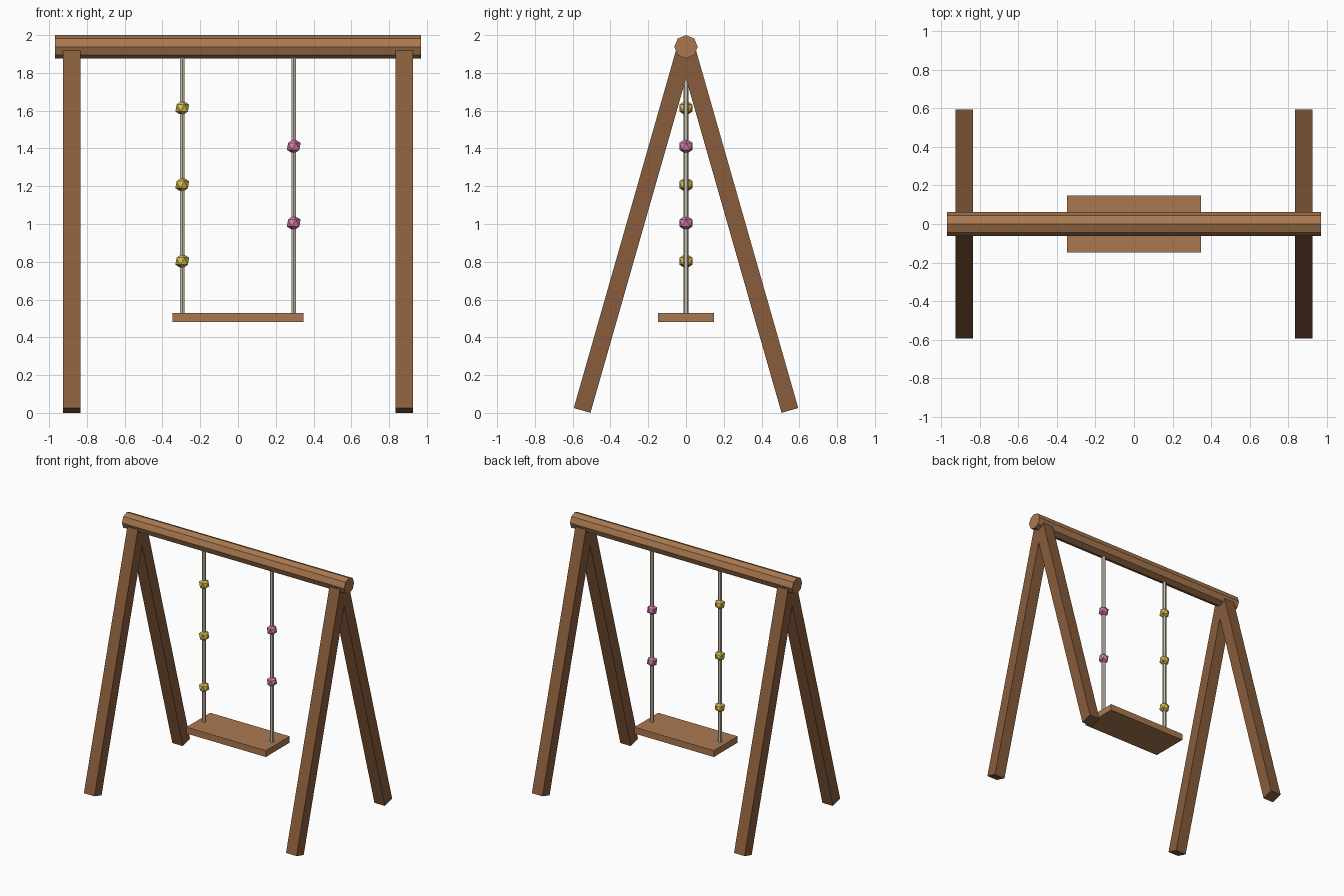
import bpy
from math import pi, atan2, hypot

if "Cube" in bpy.data.objects:
    bpy.data.objects.remove(bpy.data.objects["Cube"])


def material(name, rgb):
    m = bpy.data.materials.new(name)
    m.diffuse_color = (*rgb, 1)
    m.use_nodes = True
    m.node_tree.nodes["Principled BSDF"].inputs["Base Color"].default_value = m.diffuse_color
    return m


LIGHT_WOOD = material("light_wood", (0.40, 0.19, 0.08))
DARK_WOOD = material("dark_wood", (0.25, 0.11, 0.045))
ROPE = material("rope", (0.60, 0.54, 0.42))
YELLOW = material("yellow_flower", (0.68, 0.50, 0.08))
PINK = material("pink_flower", (0.68, 0.20, 0.42))


def finish(name, mat):
    ob = bpy.context.object
    ob.name = name
    ob.data.materials.append(mat)
    return ob


def box(name, loc, size, mat, rot=(0, 0, 0)):
    bpy.ops.mesh.primitive_cube_add(size=1, location=loc, rotation=rot)
    ob = finish(name, mat)
    ob.scale = size
    return ob


def rod(name, sides, radius, length, loc, mat, rot=(0, 0, 0)):
    bpy.ops.mesh.primitive_cylinder_add(vertices=sides, radius=radius, depth=length,
                                        location=loc, rotation=rot)
    return finish(name, mat)


BEAM_Z, BEAM_R = 1.938, 0.062
SEAT_TOP = 0.53

# Octagonal top beam
rod("top_beam", 8, BEAM_R, 1.936, (0, 0, BEAM_Z), LIGHT_WOOD, (0, pi / 2, 0))

# Splayed legs, running from the feet to the beam centre line
FOOT_Y, FOOT_Z = 0.55, 0.013
rise = BEAM_Z - FOOT_Z
for side, x in (("left", -0.88), ("right", 0.88)):
    for end, s in (("front", -1), ("back", 1)):
        box(f"{end}_{side}_leg", (x, s * FOOT_Y / 2, (BEAM_Z + FOOT_Z) / 2),
            (0.092, 0.092, hypot(FOOT_Y, rise)), DARK_WOOD,
            (s * atan2(FOOT_Y, rise), 0, 0))

# Seat board
box("seat", (0, 0, SEAT_TOP - 0.025), (0.692, 0.296, 0.05), LIGHT_WOOD)

# Ropes with faceted flower beads
for side, x, mat, heights in (("left", -0.295, YELLOW, (0.803, 1.208, 1.614)),
                              ("right", 0.295, PINK, (1.005, 1.411))):
    low, high = SEAT_TOP - 0.02, BEAM_Z - 0.03
    rod(f"{side}_rope", 6, 0.0145, high - low, (x, 0, (low + high) / 2), ROPE)
    for i, z in enumerate(heights, 1):
        bpy.ops.mesh.primitive_ico_sphere_add(subdivisions=1, radius=0.041,
                                              location=(x, 0, z))
        finish(f"{side}_flower_{i}", mat)
